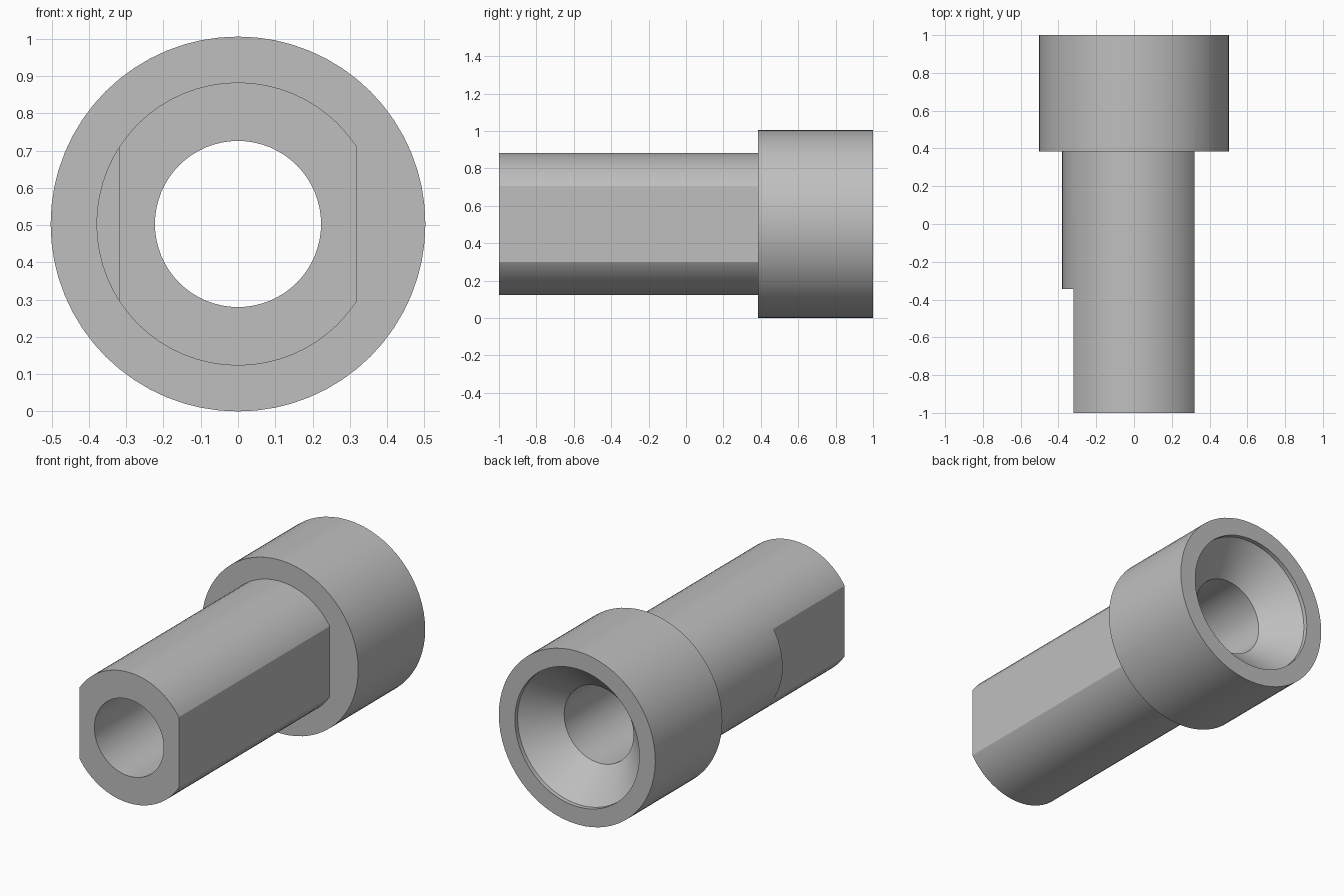
import bpy
import bmesh
from math import cos, sin, tau, radians

cube = bpy.data.objects.get("Cube")
if cube:
    bpy.data.objects.remove(cube, do_unlink=True)

SEGMENTS = 64
RADIUS = 0.503       # collar radius, also the height of the axis
SHAFT = 0.38
BORE = 0.223
SHOULDER = 0.385     # y where the collar begins
FLAT = 0.32          # distance of the side flats from the axis

grey = bpy.data.materials.new("plain_grey")
grey.use_nodes = True
colour = (0.52, 0.52, 0.52, 1)
grey.diffuse_color = colour
grey.node_tree.nodes["Principled BSDF"].inputs["Base Color"].default_value = colour


def add_object(name, bm):
    bmesh.ops.recalc_face_normals(bm, faces=bm.faces)
    mesh = bpy.data.meshes.new(name)
    bm.to_mesh(mesh)
    bm.free()
    mesh.materials.append(grey)
    obj = bpy.data.objects.new(name, mesh)
    bpy.context.collection.objects.link(obj)
    return obj


def revolve(name, profile):
    """Turn a closed (radius, y) profile around the long axis."""
    bm = bmesh.new()
    rings = []
    for i in range(SEGMENTS):
        a = tau * i / SEGMENTS
        rings.append([bm.verts.new((r * cos(a), y, RADIUS + r * sin(a)))
                      for r, y in profile])
    n = len(profile)
    for i in range(SEGMENTS):
        here, there = rings[i], rings[(i + 1) % SEGMENTS]
        for j in range(n):
            k = (j + 1) % n
            bm.faces.new((here[j], here[k], there[k], there[j]))
    return add_object(name, bm)


def box(name, low, high):
    bm = bmesh.new()
    bmesh.ops.create_cube(bm, size=1)
    for v in bm.verts:
        v.co = [high[i] if v.co[i] > 0 else low[i] for i in range(3)]
    return add_object(name, bm)


# Hollow shaft with a collar and a countersunk rear opening
body = revolve("collared_sleeve", [
    (BORE, -1), (SHAFT, -1), (SHAFT, SHOULDER), (RADIUS, SHOULDER),
    (RADIUS, 1), (0.4, 1), (0.4, 0.975), (BORE, 0.8)])

# Side flats: full length on the left, front part only on the right
cutters = [
    box("left_flat_cutter", (FLAT, -1.2, 0), (0.45, SHOULDER, 1)),
    box("right_flat_cutter", (-0.45, -1.2, 0), (-FLAT, -0.345, 1))]
bpy.ops.object.select_all(action="DESELECT")
bpy.context.view_layer.objects.active = body
body.select_set(True)
for cutter in cutters:
    cutter.hide_render = True
    mod = body.modifiers.new(cutter.name, "BOOLEAN")
    mod.operation = "DIFFERENCE"
    mod.solver = "EXACT"
    mod.object = cutter
    bpy.ops.object.modifier_apply(modifier=mod.name)
    bpy.data.objects.remove(cutter, do_unlink=True)

bpy.ops.object.shade_smooth_by_angle(angle=radians(25))
